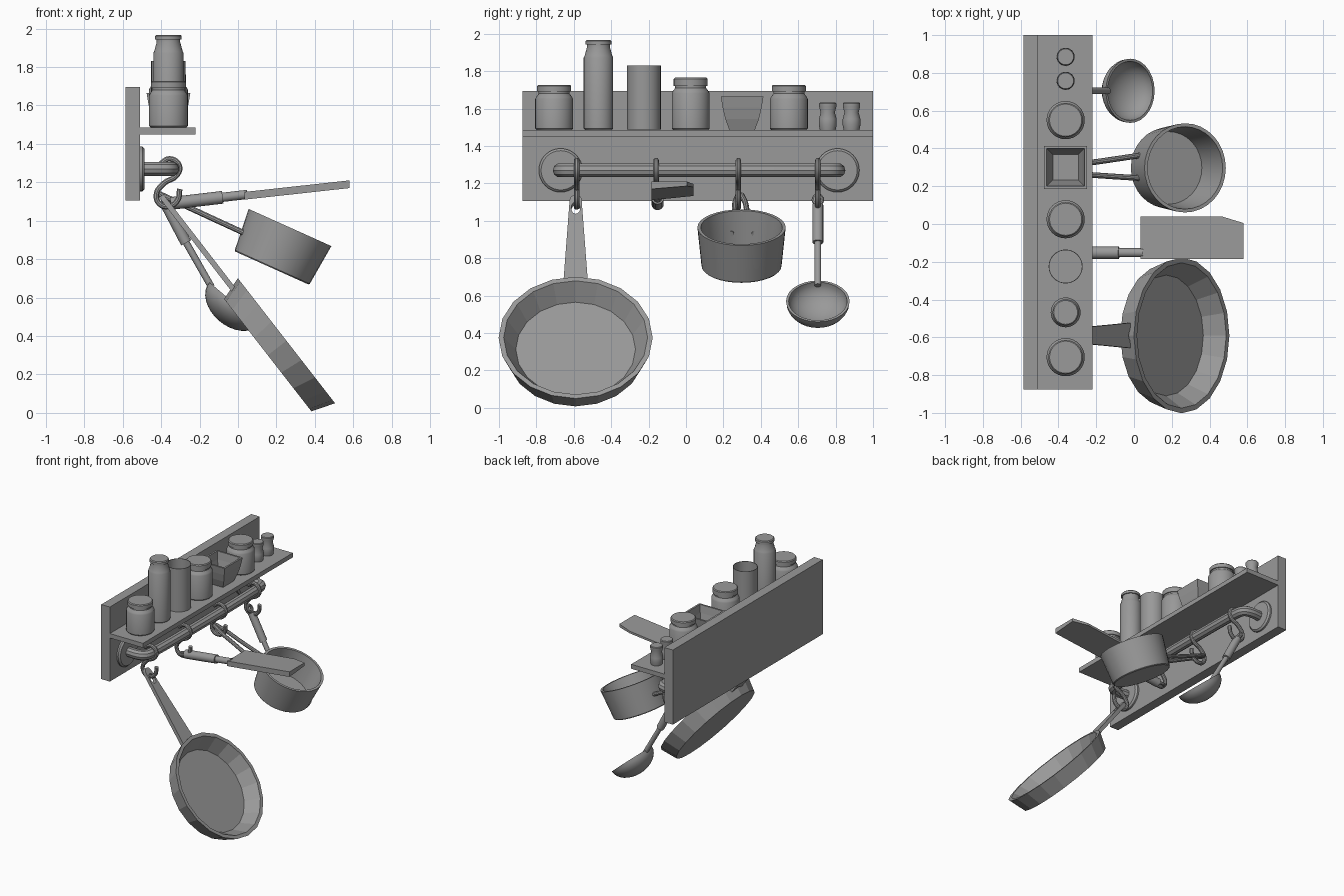
import bpy, bmesh, math
from mathutils import Vector, Matrix

if "Cube" in bpy.data.objects:
    bpy.data.objects.remove(bpy.data.objects["Cube"])

grey = bpy.data.materials.new("utensil_grey")
grey.diffuse_color = (0.32, 0.32, 0.32, 1)
grey.use_nodes = True
grey.node_tree.nodes["Principled BSDF"].inputs["Base Color"].default_value = grey.diffuse_color


def finish(ob, smooth=True):
    ob.data.materials.clear()
    ob.data.materials.append(grey)
    bpy.ops.object.select_all(action='DESELECT')
    ob.select_set(True)
    bpy.context.view_layer.objects.active = ob
    if ob.type == 'CURVE':
        bpy.ops.object.convert(target='MESH')
        ob = bpy.context.view_layer.objects.active
    if smooth:
        bpy.ops.object.shade_smooth_by_angle(angle=math.radians(35))
    return ob


def mesh_object(name, bm):
    bmesh.ops.remove_doubles(bm, verts=bm.verts, dist=1e-5)
    bmesh.ops.recalc_face_normals(bm, faces=bm.faces)
    me = bpy.data.meshes.new(name)
    bm.to_mesh(me)
    bm.free()
    ob = bpy.data.objects.new(name, me)
    bpy.context.collection.objects.link(ob)
    return ob


def box(name, lo, hi):
    bm = bmesh.new()
    bmesh.ops.create_cube(bm, size=1)
    for v in bm.verts:
        v.co = [l + (c + 0.5) * (h - l) for c, l, h in zip(v.co, lo, hi)]
    return finish(mesh_object(name, bm), False)


def lathe(name, profile, loc, axis=(0, 0, 1), segs=32, smooth=True, phase=0):
    """Revolve (radius, height) points around an axis through loc."""
    bm = bmesh.new()
    rings = []
    for r, z in profile:
        rings.append([bm.verts.new((r * math.cos(a), r * math.sin(a), z)) for a in
                      (phase + 2 * math.pi * i / segs for i in range(segs))])
    for a, b in zip(rings, rings[1:]):
        for i in range(segs):
            j = (i + 1) % segs
            bm.faces.new((a[i], a[j], b[j], b[i]))
    bmesh.ops.dissolve_degenerate(bm, dist=1e-6, edges=bm.edges)
    ob = mesh_object(name, bm)
    q = Vector(axis).normalized().to_track_quat('Z', 'Y')
    ob.data.transform(Matrix.Translation(loc) @ q.to_matrix().to_4x4())
    return finish(ob, smooth)


def rod(name, a, b, r, segs=16):
    d = Vector(b) - Vector(a)
    return lathe(name, [(0, 0), (r, 0), (r, d.length), (0, d.length)], a, d, segs)


def tube(name, pts, r, res=8):
    """Round wire through smooth path points."""
    cu = bpy.data.curves.new(name, 'CURVE')
    cu.dimensions = '3D'
    cu.bevel_depth, cu.bevel_resolution, cu.resolution_u = r, 3, res
    cu.use_fill_caps = True
    sp = cu.splines.new('BEZIER')
    sp.bezier_points.add(len(pts) - 1)
    for p, co in zip(sp.bezier_points, pts):
        p.co = co
        p.handle_left_type = p.handle_right_type = 'AUTO'
    ob = bpy.data.objects.new(name, cu)
    bpy.context.collection.objects.link(ob)
    return finish(ob)


def arc(cx, cy, rx, ry, a0, a1, n):
    return [(cx + rx * math.cos(math.radians(a0 + (a1 - a0) * i / n)),
             cy + ry * math.sin(math.radians(a0 + (a1 - a0) * i / n))) for i in range(n + 1)]


# Wall board and shelf
box("back_board", (-0.585, -0.875, 1.105), (-0.51, 1.0, 1.695))
box("shelf", (-0.51, -0.875, 1.45), (-0.22, 1.0, 1.485))

# Rail with elbow ends and wall flanges
RX, RZ = -0.345, 1.27
tube("rail", [(-0.5, -0.67, RZ), (-0.39, -0.67, RZ), (-0.36, -0.655, RZ), (RX, -0.62, RZ),
              (RX, 0.76, RZ), (-0.36, 0.795, RZ), (-0.39, 0.81, RZ), (-0.5, 0.81, RZ)], 0.038)
for y in (-0.67, 0.81):
    lathe("rail_flange", [(0, 0), (0.117, 0), (0.117, 0.012), (0.105, 0.024), (0, 0.024)],
          (-0.51, y, RZ), (1, 0, 0))

# S-shaped hooks
HOOK = [(-0.405, 1.295), (-0.355, 1.322), (-0.305, 1.285), (-0.32, 1.235), (-0.385, 1.195),
        (-0.425, 1.135), (-0.405, 1.085), (-0.36, 1.075), (-0.315, 1.105), (-0.303, 1.165)]
for y in (-0.585, -0.16, 0.28, 0.705):
    tube("hook", [(x, y, z) for x, z in HOOK], 0.015, 5)

# Frying pan, faceted
lathe("frying_pan", [(0, 0), (0.37, 0), (0.412, 0.123), (0.385, 0.123), (0.32, 0.02), (0, 0.02)],
      (0.155, -0.59, 0.30), (0.79, 0, 0.614), 20, False)

# Pan handle: tapered strap with hanging slot and notched root
outline = (arc(0.032, 0, 0.032, 0.032, 90, 270, 8) + [(0.63, -0.068), (0.63, -0.04)]
           + arc(0.63, 0, 0.04, 0.04, 270, 90, 8)[1:-1] + [(0.63, 0.04), (0.63, 0.068)])
slot = arc(0.088, 0, 0.04, 0.024, 0, 337.5, 15)
cu = bpy.data.curves.new("frying_pan_handle", 'CURVE')
cu.dimensions, cu.fill_mode, cu.extrude = '2D', 'BOTH', 0.014
for loop in (outline, slot):
    sp = cu.splines.new('POLY')
    sp.points.add(len(loop) - 1)
    for p, (s, t) in zip(sp.points, loop):
        p.co = (s, t, 0, 1)
    sp.use_cyclic_u = True
ob = bpy.data.objects.new("frying_pan_handle", cu)
bpy.context.collection.objects.link(ob)
ob = finish(ob)
d = Vector((0.61, 0, -0.79)).normalized()
ya = Vector((0, 1, 0))
ob.data.transform(Matrix.Translation((-0.40, -0.59, 1.13)) @ Matrix((d, ya, d.cross(ya))).transposed().to_4x4())

# Saucepan with looped wire handle
lathe("saucepan", [(0, 0), (0.208, 0), (0.214, 0.006), (0.236, 0.231), (0.218, 0.231), (0.192, 0.02), (0, 0.02)],
      (0.176, 0.297, 0.754), (0.41, 0, 0.912), 32)
tube("saucepan_handle", [(0.045, 0.365, 0.93), (-0.20, 0.329, 1.043), (-0.37, 0.305, 1.122), (-0.405, 0.288, 1.138),
                         (-0.37, 0.272, 1.122), (-0.20, 0.258, 1.043), (0.045, 0.242, 0.93)], 0.015)

# Turner: grip, shaft and clipped wedge blade
ty = -0.152
rod("turner_grip", (-0.35, ty, 1.09), (-0.08, ty, 1.122), 0.033)
rod("turner_shaft", (-0.09, ty, 1.121), (0.05, ty, 1.137), 0.024)
tube("turner_ring", [(-0.34, ty, 1.09), (-0.38, ty + 0.02, 1.085), (-0.40, ty, 1.083),
                     (-0.38, ty - 0.02, 1.085), (-0.34, ty, 1.09)], 0.012, 4)
bm = bmesh.new()
plan = [(0.035, -0.185), (0.58, -0.185), (0.58, 0.005), (0.465, 0.04), (0.035, 0.04)]
top = [bm.verts.new((x, y, 1.15 + (x - 0.035) * 0.11)) for x, y in plan]
low = [bm.verts.new((x, y, 1.11 + (x - 0.035) * 0.11 + max(0, y + 0.075) * 0.2)) for x, y in plan]
bm.faces.new(top)
for i in range(5):
    bm.faces.new((top[i - 1], top[i], low[i], low[i - 1]))
bmesh.ops.triangulate(bm, faces=[bm.faces.new(low)])
finish(mesh_object("turner_blade", bm), False)

# Ladle: bowl, grip, shaft and hanging ring
bowl = [(0.17 * math.sin(t), -0.12 * math.cos(t)) for t in (math.pi / 2 * i / 8 for i in range(9))]
inner = [(r * 0.92, z * 0.9) for r, z in reversed(bowl)]
ly = 0.705
lathe("ladle_bowl", bowl + inner, (-0.02, ly, 0.57), (0.65, 0, 0.76), 28)
rod("ladle_grip", (-0.375, ly, 1.085), (-0.27, ly, 0.885), 0.029)
rod("ladle_shaft", (-0.275, ly, 0.895), (-0.138, ly, 0.655), 0.018)
tube("ladle_ring", [(-0.375, ly, 1.085), (-0.39, ly + 0.022, 1.11), (-0.402, ly, 1.135),
                    (-0.39, ly - 0.022, 1.11), (-0.375, ly, 1.085)], 0.012, 4)

# Lidded jars: centre y, radius, total height, lid height, shoulder drop
SX, SZ = -0.362, 1.485
for y, r, h, lid, drop in ((-0.705, 0.101, 0.242, 0.035, 0.03), (-0.468, 0.079, 0.482, 0.025, 0.06),
                           (0.025, 0.101, 0.28, 0.043, 0.03), (0.55, 0.101, 0.242, 0.035, 0.03)):
    z = h - lid
    lathe("jar_body", [(0, 0), (r - 0.008, 0), (r, 0.008), (r, z - drop - 0.01), (r - 0.005, z - drop),
                       (r - 0.018, z - 0.012), (r - 0.018, z), (0, z)], (SX, y, SZ))
    lathe("jar_lid", [(0, z), (r - 0.01, z), (r - 0.01, h - 0.006), (r - 0.016, h), (0, h)], (SX, y, SZ))

# Open canister
lathe("canister", [(0, 0.004), (0.09, 0.004), (0.09, 0.345), (0.086, 0.345), (0.086, 0.01), (0, 0.01)],
      (SX, -0.225, SZ))

# Square flared planter
k = math.sqrt(2)
lathe("square_pot", [(0, 0), (0.068 * k, 0), (0.09 * k, 0.06), (0.104 * k, 0.12), (0.114 * k, 0.18),
                     (0.1 * k, 0.18), (0.09 * k, 0.12), (0.068 * k, 0.03), (0, 0.03)],
      (SX, 0.30, SZ), segs=4, smooth=False, phase=math.pi / 4)

# Salt and pepper shakers
for y in (0.758, 0.885):
    lathe("shaker", [(0, 0), (0.042, 0), (0.048, 0.03), (0.047, 0.06), (0.038, 0.095), (0.046, 0.125),
                     (0.046, 0.142), (0.042, 0.147), (0, 0.147)], (SX, y, SZ), segs=24)
